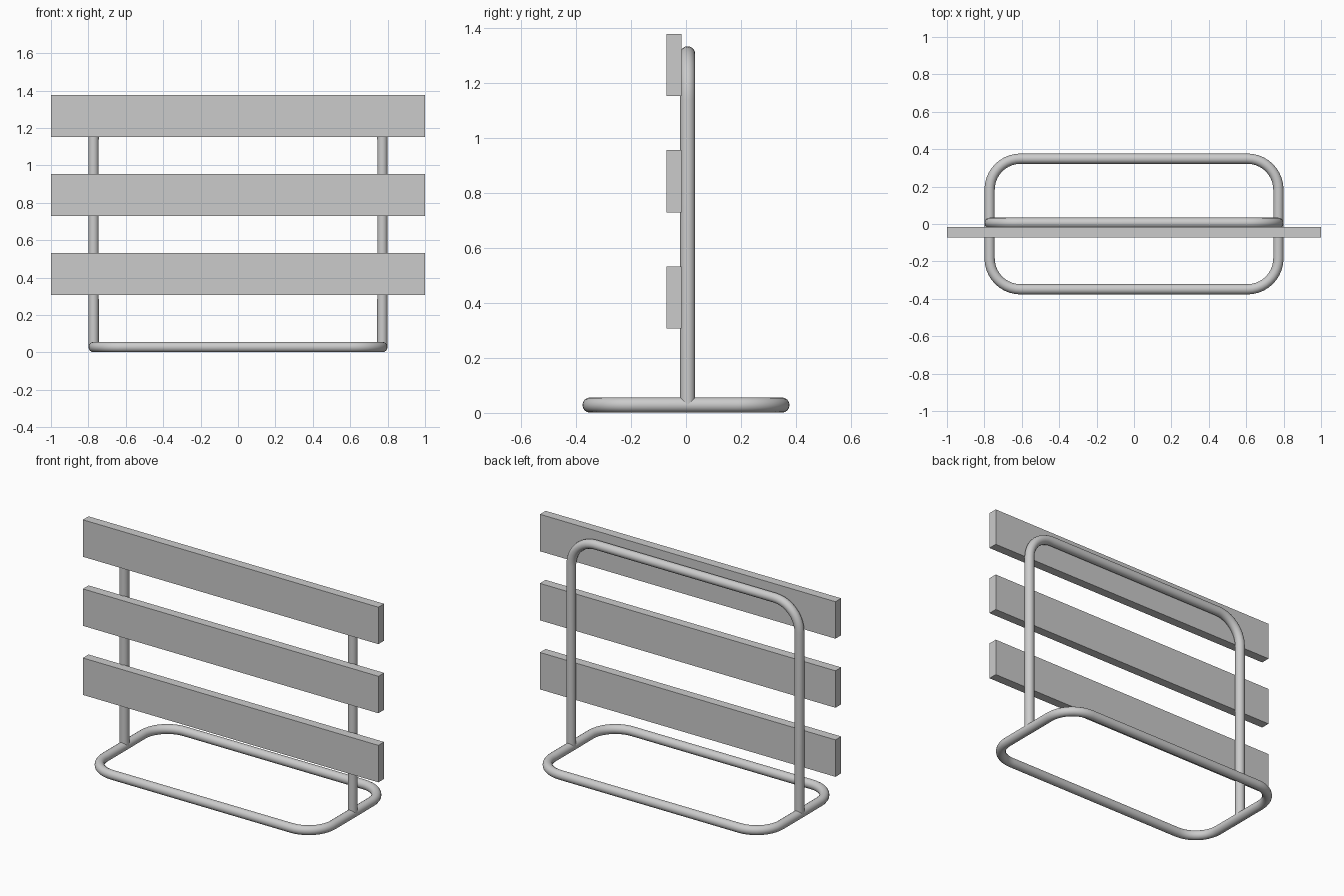
import bpy
import bmesh
from math import sin, cos, pi
from mathutils import Vector

if "Cube" in bpy.data.objects:
    bpy.data.objects.remove(bpy.data.objects["Cube"])

TUBE_R = 0.0275
HALF_W = 0.772      # tube centreline half width
BEND_R = 0.165      # centreline bend radius
BASE_Z = 0.0285
POST_Y = 0.006


def bend(cx, cy, start, steps=10):
    """Quarter-circle of 2D points starting at the given angle."""
    return [(cx + BEND_R * cos(start + pi / 2 * i / steps),
             cy + BEND_R * sin(start + pi / 2 * i / steps)) for i in range(steps + 1)]


def tube(name, points, closed):
    """Round tube swept along 3D points, converted to a smooth mesh."""
    curve = bpy.data.curves.new(name, 'CURVE')
    curve.dimensions = '3D'
    curve.bevel_depth = TUBE_R
    curve.bevel_resolution = 6
    curve.use_fill_caps = not closed
    spline = curve.splines.new('POLY')
    spline.points.add(len(points) - 1)
    for p, co in zip(spline.points, points):
        p.co = (*co, 1)
    spline.use_cyclic_u = closed
    obj = bpy.data.objects.new(name, curve)
    bpy.context.collection.objects.link(obj)
    bpy.ops.object.select_all(action='DESELECT')
    obj.select_set(True)
    bpy.context.view_layer.objects.active = obj
    bpy.ops.object.convert(target='MESH')
    bpy.ops.object.shade_smooth_by_angle()
    return bpy.context.object


# Base: rounded rectangular loop lying on the floor
ix, iy = HALF_W - BEND_R, 0.349 - BEND_R
ring = []
for k, (sx, sy) in enumerate([(1, 1), (-1, 1), (-1, -1), (1, -1)]):
    ring += [(x, y, BASE_Z) for x, y in bend(sx * ix, sy * iy, k * pi / 2)]
tube("base_loop", ring, True)

# Upright hoop: two posts joined by a top rail with bent corners
iz = 1.305 - BEND_R
profile = [(HALF_W, BASE_Z)] + bend(ix, iz, 0) + bend(-ix, iz, pi / 2) + [(-HALF_W, BASE_Z)]
tube("upright_hoop", [(x, POST_Y, z) for x, z in profile], False)

# Three flat slats across the front of the hoop
for i, name in enumerate(["lower_slat", "middle_slat", "upper_slat"]):
    bpy.ops.mesh.primitive_cube_add(size=1, location=(0, -0.044, 0.4195 + 0.4225 * i))
    slat = bpy.context.object
    slat.name = name
    slat.scale = (2.0, 0.055, 0.226)
    bpy.ops.object.transform_apply(location=False, rotation=False, scale=True)
